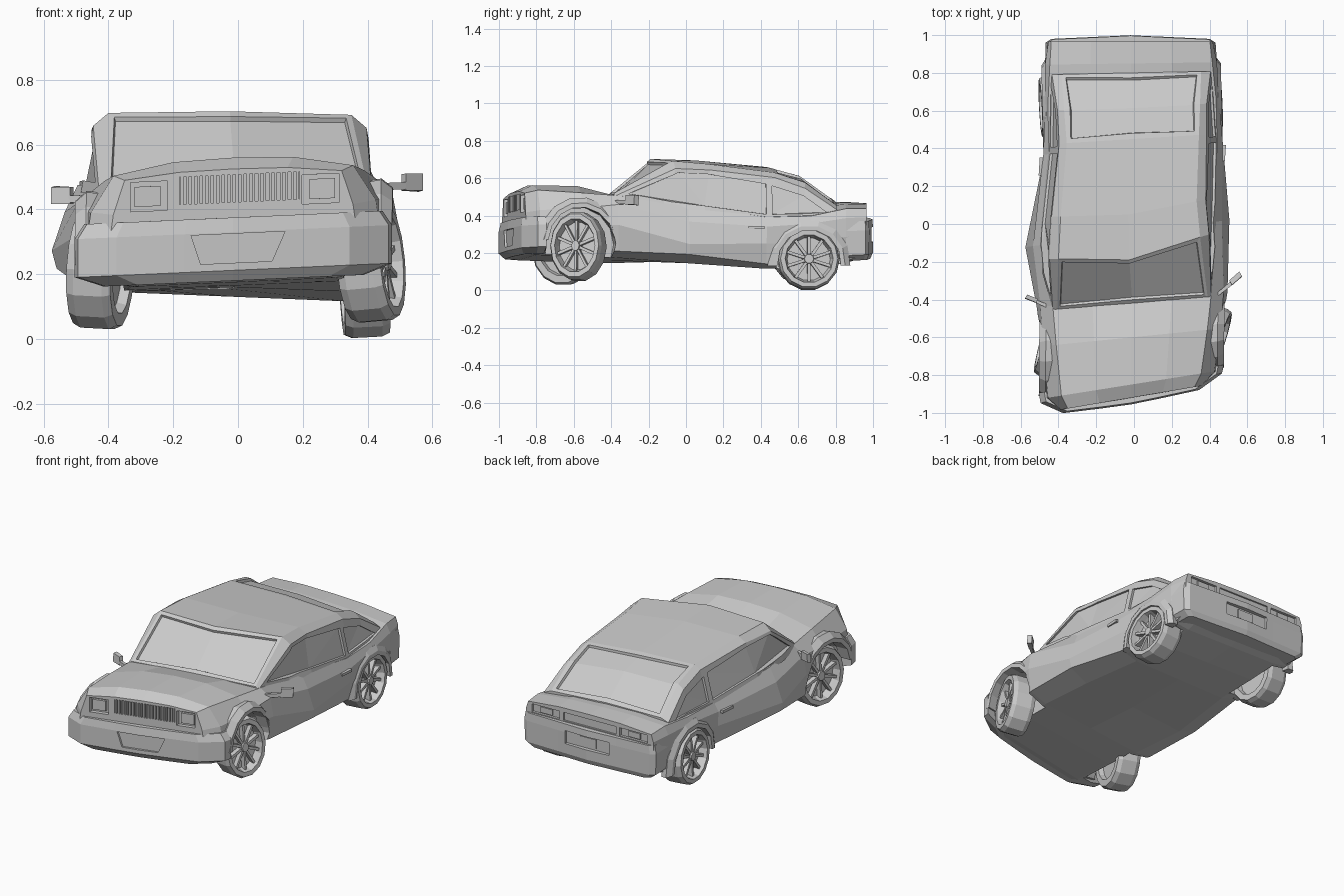
import bpy, bmesh, math
from mathutils import Matrix, Vector
from mathutils.bvhtree import BVHTree

if "Cube" in bpy.data.objects:
    bpy.data.objects.remove(bpy.data.objects["Cube"])

grey = bpy.data.materials.new("light_grey")
grey.diffuse_color = (0.6, 0.6, 0.6, 1)
grey.use_nodes = True
grey.node_tree.nodes["Principled BSDF"].inputs["Base Color"].default_value = grey.diffuse_color


def interp(t, table):
    for (a, va), (b, vb) in zip(table, table[1:]):
        if t <= b:
            k = max(0, (t - a) / (b - a))
            return va + (vb - va) * k
    return table[-1][1]


# Crooked stance: sideways drift, skew along the length, roll twist, bent roof front
DRIFT = [(-.9, -.015), (-.4, -.01), (-.05, -.035), (.4, -.005), (.95, -.018)]
SKEW = [(-.9, .17), (-.6, .1), (-.4, .08), (-.17, .16), (.1, .1), (.65, .04), (.95, 0)]
TILT = [(-.9, .045), (-.35, .04), (-.15, -.02), (.65, -.05), (.95, -.02)]
BEND = [(-.42, .1), (-.19, .45), (.3, 0)]


def warp(v):
    high = min(1, max(0, (v.z - .48) / .2))
    return Vector((v.x + interp(v.y, DRIFT),
                   v.y + interp(v.y, SKEW) * v.x + high * interp(v.y, BEND) * v.x ** 2 * (v.y > -.45),
                   v.z + interp(v.y, TILT) * v.x))


def make(name, bm):
    bmesh.ops.recalc_face_normals(bm, faces=bm.faces)
    me = bpy.data.meshes.new(name)
    bm.to_mesh(me)
    bm.free()
    me.materials.append(grey)
    ob = bpy.data.objects.new(name, me)
    bpy.context.collection.objects.link(ob)
    return ob


def loft(rings):
    bm = bmesh.new()
    vs = [[bm.verts.new(p) for p in r] for r in rings]
    n = len(rings[0])
    for a, b in zip(vs, vs[1:]):
        for i in range(n):
            bm.faces.new((a[i], a[(i + 1) % n], b[(i + 1) % n], b[i]))
    bm.faces.new(vs[0])
    bm.faces.new(vs[-1])
    bmesh.ops.recalc_face_normals(bm, faces=bm.faces)
    return bm


def box(c, s, rot=0):
    bm = bmesh.new()
    m = Matrix.Translation(c) @ Matrix.Rotation(rot, 4, 'Z') @ Matrix.Diagonal((*s, 1))
    bmesh.ops.create_cube(bm, size=1, matrix=m)
    return bm


def cut(ob, cutter_bm):
    cutter = make("cutter", cutter_bm)
    cutter.hide_render = True
    mod = ob.modifiers.new("cut", 'BOOLEAN')
    mod.operation, mod.solver, mod.object = 'DIFFERENCE', 'EXACT', cutter
    dg = bpy.context.evaluated_depsgraph_get()
    me = bpy.data.meshes.new_from_object(ob.evaluated_get(dg))
    ob.modifiers.clear()
    ob.data = me
    bpy.data.objects.remove(cutter)


def finish(ob):
    for v in ob.data.vertices:
        v.co = warp(v.co)


def both(half):
    """Mirror half a cross-section, given from bottom centre to top centre."""
    return half + [(-x, y, z) for x, y, z in half[-2:0:-1]]


# Lower body: y, floor height, then width/height of sill, crease, shoulder, top edge, centre height
BODY = [(-.92, .185, .34, .21, .38, .33, .37, .40, .335, .505, .525),
        (-.85, .175, .42, .21, .45, .34, .44, .41, .37, .52, .56),
        (-.6, .165, .44, .19, .475, .33, .47, .42, .40, .505, .557),
        (-.40, .16, .485, .19, .505, .33, .485, .44, .42, .49, .50),
        (-.05, .155, .525, .205, .54, .26, .50, .38, .46, .465, .48),
        (.4, .13, .455, .16, .47, .27, .475, .36, .445, .41, .45),
        (.65, .135, .44, .15, .46, .28, .46, .38, .445, .42, .46),
        (.85, .155, .43, .17, .455, .30, .455, .40, .43, .45, .47),
        (.965, .19, .42, .20, .44, .30, .435, .40, .42, .445, .465)]
rings = []
for y, z0, wb, zb, wm, zm, ws, zs, wt, zt, zc in BODY:
    rings.append(both([(0, y, z0), (wb * .75, y, z0), (wb, y, zb), (wm, y, zm), (ws, y, zs), (wt, y, zt),
                       (wt * .5, y, zc * .85 + zt * .15), (0, y, zc)]))
body = make("lower_body", loft(rings))
# Wheel arches: y, z, radius, start angle, angle step, outer face
ARCHES = [(-.615, .23, .20, 10, 23.5, .49), (.64, .165, .185, -5, 27, .475)]
for s in (-1, 1):
    for y, z, r, *_ in ARCHES:
        bm = bmesh.new()
        bmesh.ops.create_cone(bm, cap_ends=True, segments=14, radius1=r, radius2=r, depth=.4,
                              matrix=Matrix.Translation((s * .54, y, z)) @ Matrix.Rotation(math.pi / 2, 4, 'Y'))
        cut(body, bm)
    cut(body, box((s * .265 + .005, -.92, .452), (.115, .05, .09)))  # headlight recess
    cut(body, box((s * .30, .965, .41), (.19, .03, .05)))            # tail light recess
cut(body, box((.02, -.92, .465), (.37, .04, .085)))                  # grille recess
cut(body, box((0, .965, .41), (.36, .02, .05)))                      # rear panel recess
finish(body)

# Grille bars and lamps
for i in range(22):
    finish(make("grille_bar", box((-.158 + i * .017, -.912, .465), (.008, .02, .085))))
for s in (-1, 1):
    finish(make("headlight", box((s * .27 + .005, -.90, .452), (.08, .02, .062))))
    finish(make("tail_light", box((s * .30, .953, .41), (.08, .012, .035))))

# Cabin: y, belt, roof edge, roof inner edge (width/height), centre height
CABIN = [(-.42, .42, .46, .42, .485, .40, .50, .505),
         (-.19, .46, .45, .422, .655, .375, .695, .703),
         (.05, .465, .43, .408, .655, .36, .685, .695),
         (.45, .445, .39, .39, .62, .35, .645, .655),
         (.62, .44, .39, .395, .565, .36, .595, .61),
         (.80, .435, .40, .42, .445, .37, .465, .475)]
rings = [both([(0, y, zb - .05), (wb, y, zb), (wr, y, zr), (wi, y, zi), (0, y, zc)])
         for y, wb, zb, wr, zr, wi, zi, zc in CABIN]
bm = loft(rings)
bm.faces.ensure_lookup_table()
glass = lambda rows: [bm.faces[r * 8 + c] for r in rows for c in (3, 4)]
for faces, margin in ((glass([0]), .025), (glass([3, 4]), .032)):
    bmesh.ops.inset_region(bm, faces=faces, thickness=margin, depth=0)
    bmesh.ops.inset_region(bm, faces=faces, thickness=.006, depth=-.014)
cabin = make("cabin", bm)
tree = BVHTree.FromPolygons([v.co for v in cabin.data.vertices], [p.vertices for p in cabin.data.polygons])
WINDOWS = [[(-.35, .50), (-.17, .636), (.05, .632), (.40, .585), (.40, .425), (.05, .465)],
           [(.435, .575), (.61, .525), (.74, .435), (.435, .425)]]
for s in (-1, 1):
    for win in WINDOWS:
        inner, outer = [], []
        for y, z in win:
            x = tree.ray_cast(Vector((s * 2, y, z)), Vector((-s, 0, 0)))[0].x
            inner.append((x - s * .014, y, z))
            outer.append((x + s * .06, y, z))
        bm = loft([inner, outer])
        bmesh.ops.triangulate(bm, faces=bm.faces)
        cut(cabin, bm)
finish(cabin)


# Bumpers: half plan from the side to the middle, stacked in height layers
def bumper(name, plan, layers):
    full = plan + [(-x, y) for x, y in plan[-2::-1]]
    yb = plan[0][1]
    return make(name, loft([[(x * k, yb + (y - yb) * k, z) for x, y in full] for z, k in layers]))


fb = bumper("front_bumper", [(.49, -.82), (.48, -.87), (.36, -.94), (.15, -.95), (0, -.955)],
            [(.18, .82), (.212, 1), (.33, 1), (.375, .94)])
cut(fb, loft([[(-.13, y, .325), (.16, y, .325), (.12, y, .235), (-.10, y, .235)] for y in (-1, -.94)]))
finish(fb)
rb = bumper("rear_bumper", [(.455, .85), (.45, .96), (.42, .98), (.2, .99), (0, 1.0)],
            [(.17, .90), (.20, .99), (.33, 1), (.38, .98)])
cut(rb, box((0, 1.0, .30), (.30, .05, .08)))
finish(rb)
finish(make("rear_plate", box((0, .977, .30), (.11, .008, .055))))

# Wheel arch flares, mirrors and door handles
for s in (-1, 1):
    for y, z, r, start, step, w in ARCHES:
        rings = []
        for i in range(8):
            a = math.radians(start + i * step)
            rings.append([(s * x, y + q * math.cos(a), z + q * math.sin(a)) for x, q in
                          ((.42, r - .005), (w, r - .005), (w, r + .02), (.455, r + .05), (.42, r + .045))])
        finish(make("wheel_arch", loft(rings)))
    finish(make("mirror", box((s * .54 + .012, -.345, .463), (.065, .025, .052), s * .55)))
    finish(make("mirror_arm", box((s * .48 + .012, -.385, .452), (.09, .018, .022), s * .55)))
    finish(make("door_handle", box((s * .478, .34, .355), (.03, .09, .016))))


# Wheels: lathed tyre and dished rim, ten spokes, hub; squash narrows the disc lengthwise
def wheel(name, pos, r, s, steer, camber, squash=1):
    place = (Matrix.Translation(pos) @ Matrix.Rotation(math.radians(steer), 4, 'Z') @
             Matrix.Rotation(s * math.radians(camber), 4, 'Y') @ Matrix.Diagonal((s, squash, 1, 1)))
    prof = [(0, -.04), (.68, -.04), (.72, -.07), (.93, -.07), (1, -.045), (1, .045), (.93, .07),
            (.78, .07), (.73, .035), (.70, .02), (0, .02)]
    bm = bmesh.new()
    rows = []
    for i in range(14):
        a = math.tau * i / 14
        rows.append([bm.verts.new((x, q * r * math.cos(a), q * r * math.sin(a))) for q, x in prof])
    for a, b in zip(rows, rows[1:] + rows[:1]):
        for i in range(len(prof) - 1):
            bm.faces.new((a[i], a[i + 1], b[i + 1], b[i]))
    bmesh.ops.remove_doubles(bm, verts=bm.verts, dist=1e-5)
    for i in range(10):
        m = (Matrix.Rotation(math.tau * i / 10, 4, 'X') @ Matrix.Translation((.035, 0, r * .43))
             @ Matrix.Diagonal((.03, .016, r * .62, 1)))
        bmesh.ops.create_cube(bm, size=1, matrix=m)
    bmesh.ops.create_cone(bm, cap_ends=True, segments=10, radius1=r * .2, radius2=r * .15, depth=.04,
                          matrix=Matrix.Translation((.04, 0, 0)) @ Matrix.Rotation(math.pi / 2, 4, 'Y'))
    bmesh.ops.transform(bm, matrix=place, verts=bm.verts)
    make(name, bm)


wheel("front_wheel_right", (.41, -.575, .235), .185, 1, -17, -5, .78)
wheel("front_wheel_left", (-.425, -.65, .213), .185, -1, -14, -3, .9)
wheel("rear_wheel_right", (.39, .655, .166), .165, 1, 3, -3)
wheel("rear_wheel_left", (-.425, .62, .195), .165, -1, 3, -3)
